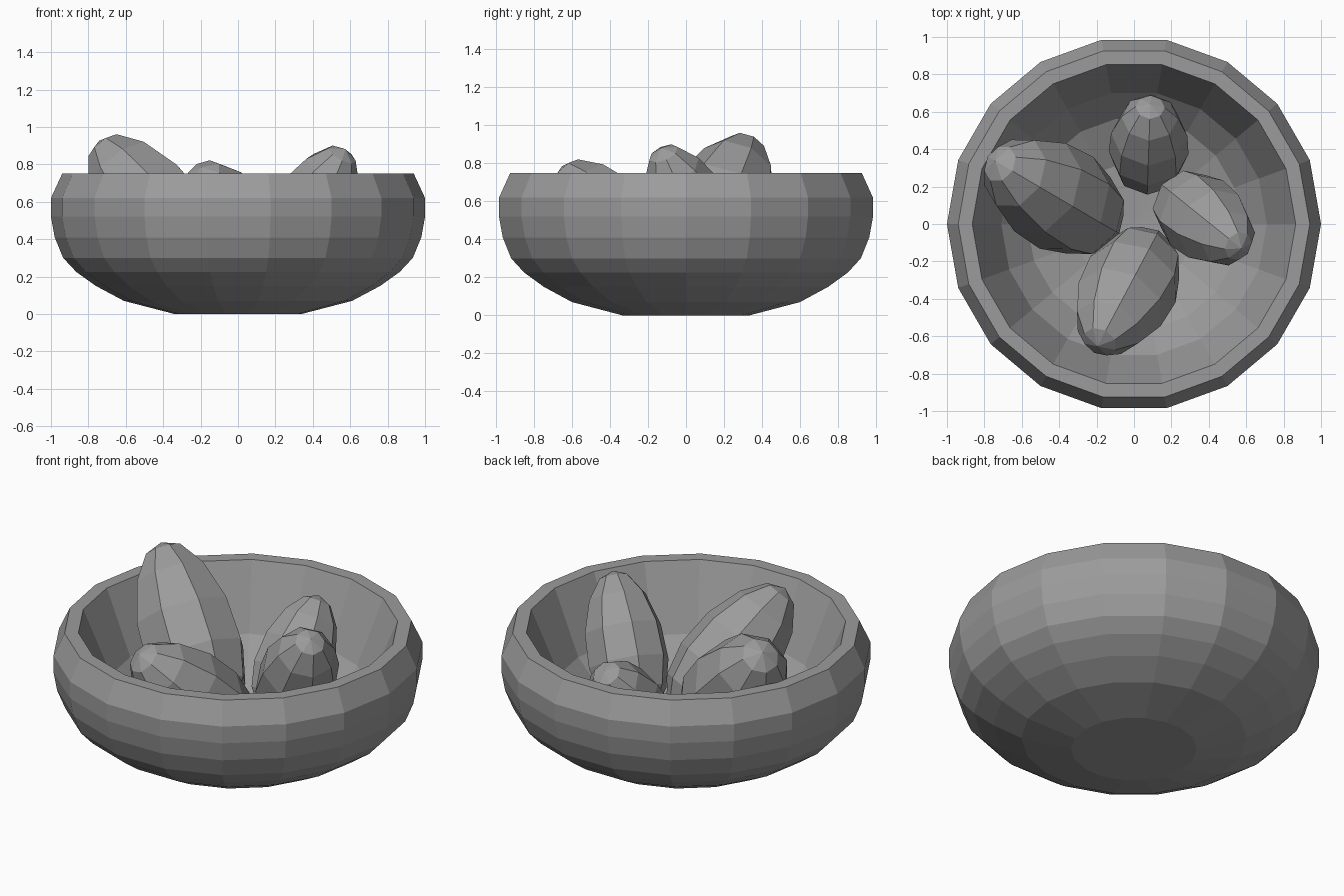
import bpy, bmesh, math
from mathutils import Vector

if "Cube" in bpy.data.objects:
    bpy.data.objects.remove(bpy.data.objects["Cube"])

# Dark grey used on every part
grey = bpy.data.materials.new("dark_grey")
grey.diffuse_color = (0.33, 0.33, 0.33, 1)
grey.use_nodes = True
grey.node_tree.nodes["Principled BSDF"].inputs["Base Color"].default_value = grey.diffuse_color


def lathe(name, profile, sides, loc=(0, 0, 0), axis=(0, 0, 1)):
    """Revolve (radius, height) points; zero-radius points become poles."""
    bm = bmesh.new()
    rings = []
    for r, z in profile:
        if r == 0:
            rings.append([bm.verts.new((0, 0, z))] * sides)
        else:
            rings.append([bm.verts.new((r * math.cos(2 * math.pi * i / sides),
                                        r * math.sin(2 * math.pi * i / sides), z))
                          for i in range(sides)])
    for a, b in zip(rings, rings[1:]):
        for i in range(sides):
            j = (i + 1) % sides
            corners = list(dict.fromkeys((a[i], a[j], b[j], b[i])))
            bm.faces.new(corners)
    bmesh.ops.recalc_face_normals(bm, faces=bm.faces)
    mesh = bpy.data.meshes.new(name)
    bm.to_mesh(mesh)
    bm.free()
    mesh.materials.append(grey)
    obj = bpy.data.objects.new(name, mesh)
    obj.location = loc
    obj.rotation_mode = 'QUATERNION'
    obj.rotation_quaternion = Vector(axis).to_track_quat('Z', 'Y')
    bpy.context.collection.objects.link(obj)
    return obj


# Bowl: outer wall, flat rim, inner wall
lathe("bowl", [(0, 0), (0.34, 0), (0.61, 0.07), (0.76, 0.15), (0.865, 0.225),
               (0.935, 0.30), (0.98, 0.41), (1.0, 0.52), (1.0, 0.62), (0.94, 0.75),
               (0.865, 0.75), (0.71, 0.38),
               (0.57, 0.23), (0.33, 0.12), (0, 0.1)], 18)


# Low-poly egg-shaped fruit: half length, radius, centre, direction of the tip
def fruit(name, half, radius, centre, tip):
    profile = []
    for deg in (180, 154, 130, 105, 78, 50, 24, 0):
        t = math.radians(deg)
        r = 0 if deg in (0, 180) else radius * 1.02 * math.sin(t) * (1 - 0.12 * math.cos(t))
        profile.append((r, half * math.cos(t)))
    lathe(name, profile, 8, centre, tip)


fruit("fruit_left", 0.525, 0.28, (-0.44, 0.16, 0.535), (-0.58, 0.34, 0.75))
fruit("fruit_back", 0.36, 0.21, (0.08, 0.435, 0.42), (0.02, 0.577, 0.817))
fruit("fruit_right", 0.41, 0.22, (0.385, 0.02, 0.55), (0.46, -0.37, 0.81))
fruit("fruit_front", 0.46, 0.255, (-0.045, -0.37, 0.455), (-0.33, -0.62, 0.72))
